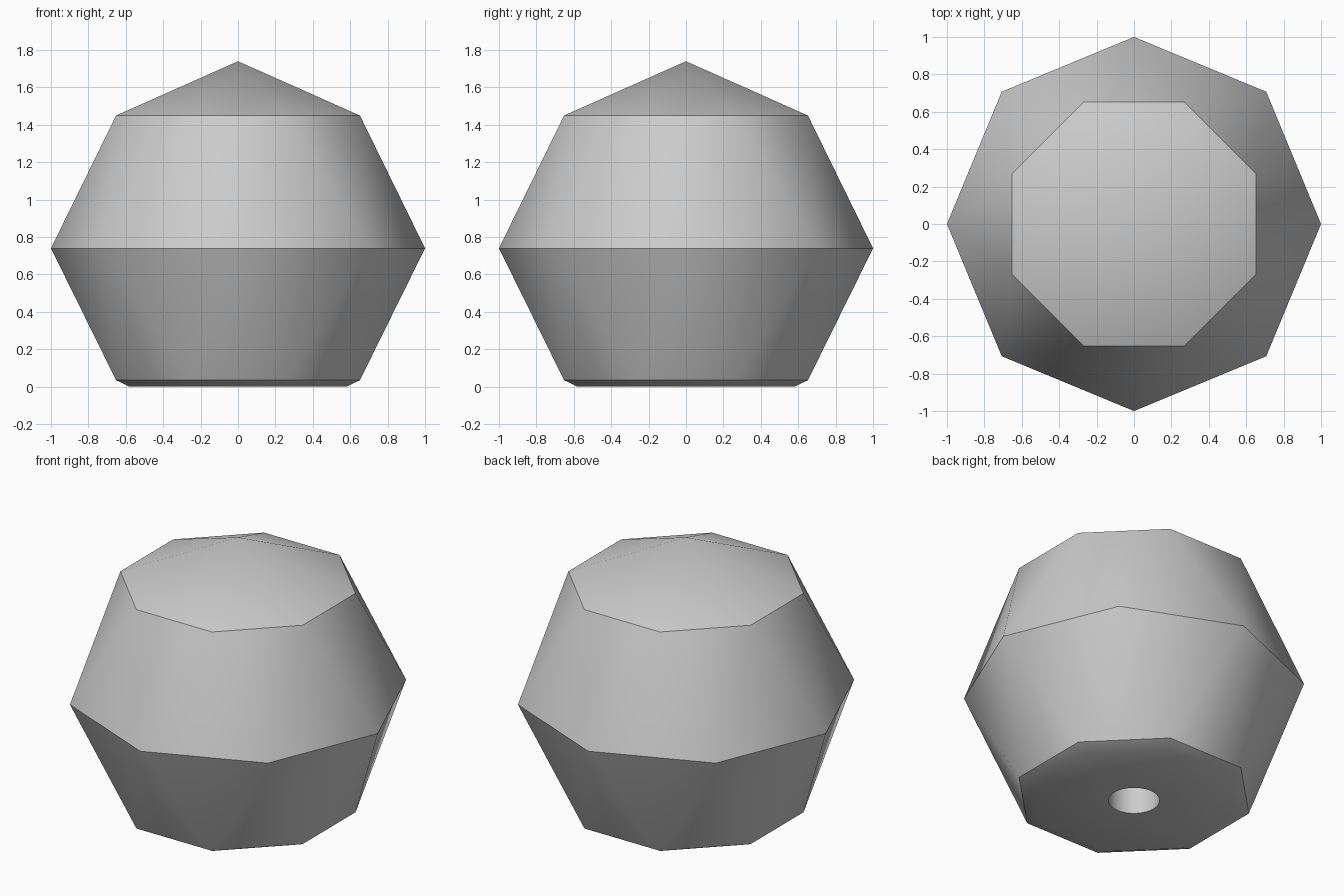
import bpy
import bmesh
from math import cos, sin, pi, radians

if "Cube" in bpy.data.objects:
    bpy.data.objects.remove(bpy.data.objects["Cube"], do_unlink=True)

SIDES = 8
FAN = 4                      # hole segments per side
HALF = pi / SIDES            # half a side's turn
bm = bmesh.new()


def ring(radius, z, count=SIDES, turn=0.0):
    return [bm.verts.new((radius * cos(turn + 2 * pi * i / count),
                          radius * sin(turn + 2 * pi * i / count), z))
            for i in range(count)]


def flat_ring(apothem, z):
    """Octagon with flats facing the axes."""
    return ring(apothem / cos(HALF), z, turn=HALF)


def bridge(a, b):
    for i in range(len(a)):
        j = (i + 1) % len(a)
        bm.faces.new((a[i], a[j], b[j], b[i]))


def zigzag(a, b):
    """Triangle band; b is turned half a side ahead of a."""
    for i in range(len(a)):
        j = (i + 1) % len(a)
        bm.faces.new((a[i], a[j], b[i]))
        bm.faces.new((b[i], a[j], b[j]))


# Faceted body
waist = ring(1.0, 0.74)
shoulder = flat_ring(0.652, 1.45)
foot = flat_ring(0.652, 0.035)
base = flat_ring(0.58, 0.0)
zigzag(waist, shoulder)
zigzag(waist, foot)
bridge(foot, base)

# Low pointed cap
apex = bm.verts.new((0, 0, 1.74))
for i in range(SIDES):
    bm.faces.new((shoulder[i], shoulder[(i + 1) % SIDES], apex))

# Blind round hole in the underside
count = SIDES * FAN
rim = ring(0.15, 0.0, count)
end = ring(0.15, 0.5, count)
bridge(rim, end)
bm.faces.new(end)

# Flat underside around the hole
for i in range(SIDES):
    for k in range(FAN):
        bm.faces.new((base[i], rim[FAN * i + k], rim[(FAN * i + k + 1) % count]))
    j = (i + 1) % SIDES
    bm.faces.new((base[i], base[j], rim[FAN * j]))

bmesh.ops.recalc_face_normals(bm, faces=bm.faces)
mesh = bpy.data.meshes.new("faceted_knob")
bm.to_mesh(mesh)
bm.free()
knob = bpy.data.objects.new("faceted_knob", mesh)
bpy.context.collection.objects.link(knob)

# Plain grey material
grey = bpy.data.materials.new("light_grey")
grey.use_nodes = True
colour = (0.6, 0.6, 0.6, 1.0)
grey.diffuse_color = colour
grey.node_tree.nodes["Principled BSDF"].inputs["Base Color"].default_value = colour
mesh.materials.append(grey)

# Soft facets, crisp rings
bpy.ops.object.select_all(action='DESELECT')
knob.select_set(True)
bpy.context.view_layer.objects.active = knob
bpy.ops.object.shade_smooth_by_angle(angle=radians(28))
